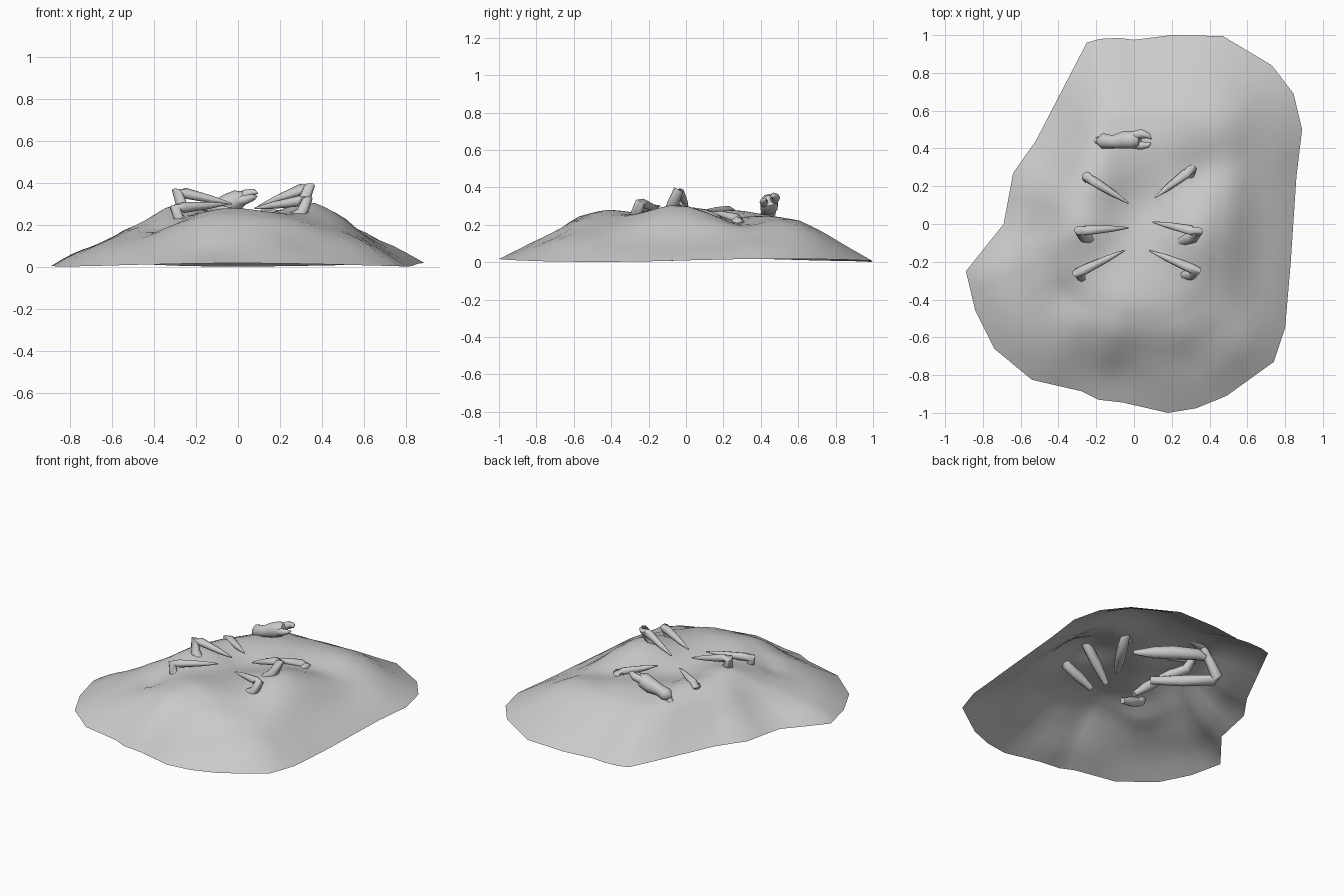
import bpy, bmesh, math
from mathutils import Vector

if "Cube" in bpy.data.objects:
    bpy.data.objects.remove(bpy.data.objects["Cube"])

# One matte grey for everything
grey = bpy.data.materials.new("stone_grey")
grey.use_nodes = True
COLOUR = (0.6, 0.6, 0.6, 1)
grey.diffuse_color = COLOUR
grey.node_tree.nodes["Principled BSDF"].inputs["Base Color"].default_value = COLOUR


def finish(bm, name, angle):
    mesh = bpy.data.meshes.new(name)
    bm.to_mesh(mesh)
    bm.free()
    mesh.materials.append(grey)
    obj = bpy.data.objects.new(name, mesh)
    bpy.context.collection.objects.link(obj)
    bpy.ops.object.select_all(action='DESELECT')
    obj.select_set(True)
    bpy.context.view_layer.objects.active = obj
    bpy.ops.object.shade_smooth_by_angle(angle=math.radians(angle))
    return obj


def interpolate(points, t):
    for (a, za), (b, zb) in zip(points, points[1:]):
        if t <= b:
            return za + (zb - za) * (t - a) / (b - a)
    return points[-1][1]


# Sand mound: open shell with an irregular rim
RIM = [(-.25, .96), (-.18, .98), (-.08, .985), (0, .975), (.2, 1), (.47, .995),
       (.73, .84), (.845, .69), (.89, .5), (.86, .25), (.83, -.2), (.8, -.55),
       (.74, -.73), (.49, -.91), (.33, -.975), (.18, -1), (-.06, -.945),
       (-.19, -.93), (-.28, -.885), (-.54, -.825), (-.74, -.66), (-.84, -.46),
       (-.89, -.25), (-.69, 0), (-.64, .27), (-.52, .44)]
SLOPE = [(0, .24), (.3, .25), (.45, .25), (.6, .225), (.7, .175),
         (.8, .12), (.9, .065), (1, .01)]
# Humps and hollows: x, y, height, width
HUMPS = [(.35, -.05, .06, .17), (-.28, -.02, .05, .15), (.03, .12, -.03, .17),
         (-.02, -.42, .03, .18), (-.15, -.62, .02, .13), (-.1, -.86, -.025, .12),
         (-.42, -.42, -.045, .17), (-.36, -.38, -.025, .09), (-.58, -.15, -.045, .2),
         (-.47, .32, -.025, .14), (-.2, .24, .035, .14), (.36, .3, -.045, .13),
         (.5, .64, .03, .14), (.58, .33, -.035, .13), (.66, .05, -.02, .2),
         (.63, -.3, -.02, .2), (.42, -.45, -.025, .13), (.57, -.7, .025, .12),
         (.3, -.72, -.015, .1), (.1, -.68, -.01, .12)]


def ground_height(x, y, t):
    z = interpolate(SLOPE, t)
    for hx, hy, height, width in HUMPS:
        z += height * math.exp(-((x - hx) ** 2 + (y - hy) ** 2) / width ** 2) * min(1, (1 - t) * 5)
    return z + t ** 8 * .008 * math.sin(3 * math.atan2(y, x))


spokes = []
for a, b in zip(RIM, RIM[1:] + RIM[:1]):
    a, b = Vector(a), Vector(b)
    spokes += [a, (a + b) / 2]

RINGS = 18
bm = bmesh.new()
top = bm.verts.new((0, 0, ground_height(0, 0, 0)))
previous = None
for r in range(1, RINGS + 1):
    t = r / RINGS
    ring = [bm.verts.new((p.x * t, p.y * t, ground_height(p.x * t, p.y * t, t))) for p in spokes]
    for i in range(len(ring)):
        j = (i + 1) % len(ring)
        if previous:
            bm.faces.new((previous[i], ring[i], ring[j], previous[j]))
        else:
            bm.faces.new((top, ring[i], ring[j]))
    previous = ring
bmesh.ops.recalc_face_normals(bm, faces=bm.faces)
if sum(f.normal.z for f in bm.faces) < 0:
    bmesh.ops.reverse_faces(bm, faces=bm.faces)
finish(bm, "sand_mound", 50)


# Tapered limb along a path of (x, y, z, radius)
def limb(name, path, sides=8):
    bm = bmesh.new()
    points = [Vector(p[:3]) for p in path]
    rings = []
    side = None
    for k, p in enumerate(points):
        along = (points[min(k + 1, len(points) - 1)] - points[max(k - 1, 0)]).normalized()
        if side is None:
            side = along.orthogonal()
        side = (side - along * side.dot(along)).normalized()
        other = along.cross(side)
        angles = [2 * math.pi * i / sides for i in range(sides)]
        rings.append([bm.verts.new(p + path[k][3] * (side * math.cos(a) + other * math.sin(a)))
                      for a in angles])
    for lower, upper in zip(rings, rings[1:]):
        for i in range(sides):
            j = (i + 1) % sides
            bm.faces.new((lower[i], lower[j], upper[j], upper[i]))
    bm.faces.new(rings[0][::-1])
    bm.faces.new(rings[-1])
    bmesh.ops.recalc_face_normals(bm, faces=bm.faces)
    return finish(bm, name, 60)


# Each leg: inner tip, raised knee, buried root
LEGS = {
    "right_back": ((-.03, .11, .28), (-.25, .25, .275), (-.08, .12, .13)),
    "right_middle": ((-.03, -.02, .3), (-.29, -.035, .36), (-.1, -.12, .14)),
    "right_front": ((-.05, -.14, .3), (-.3, -.26, .28), (-.12, -.25, .16)),
    "left_back": ((.11, .14, .27), (.305, .29, .23), (.12, -.02, .17)),
    "left_middle": ((.1, .01, .29), (.34, -.04, .385), (.11, -.13, .14)),
    "left_front": ((.08, -.14, .28), (.33, -.245, .32), (.12, -.26, .16)),
}
for name, ends in LEGS.items():
    tip, knee, root = (Vector(e) for e in ends)
    bend = knee.lerp(root, .12) + Vector((0, -.02, -.045))
    limb(name + "_leg", [
        (*tip, .004), (*tip.lerp(knee, .35), .017), (*tip.lerp(knee, .85), .026),
        (*knee, .027), (*bend, .031), (*bend.lerp(root, .5), .032), (*root, .018)])

# Raised claw: palm, two pincers, and the bent arm beneath the mound
limb("claw_palm", [(-.19, .44, .25, .02), (-.165, .44, .265, .042), (-.11, .435, .28, .036),
                   (-.05, .445, .3, .048), (0, .445, .32, .048), (.03, .445, .33, .03)], 10)
limb("claw_upper_pincer", [(-.01, .465, .325, .025), (.04, .478, .345, .025),
                           (.075, .468, .357, .016), (.092, .45, .352, .004)])
limb("claw_lower_pincer", [(-.01, .425, .31, .025), (.04, .415, .322, .022),
                           (.075, .418, .332, .014), (.09, .43, .336, .004)])
limb("claw_arm", [(-.05, .1, .12, .025), (-.18, .25, .1, .036), (-.29, .41, .075, .034),
                  (-.29, .43, .09, .036), (-.24, .44, .15, .03), (-.17, .44, .25, .022)])
limb("buried_claw", [(-.18, .45, .17, .02), (-.13, .44, .18, .036), (0, .36, .18, .043),
                     (.1, .3, .17, .036), (.2, .23, .165, .012)])
